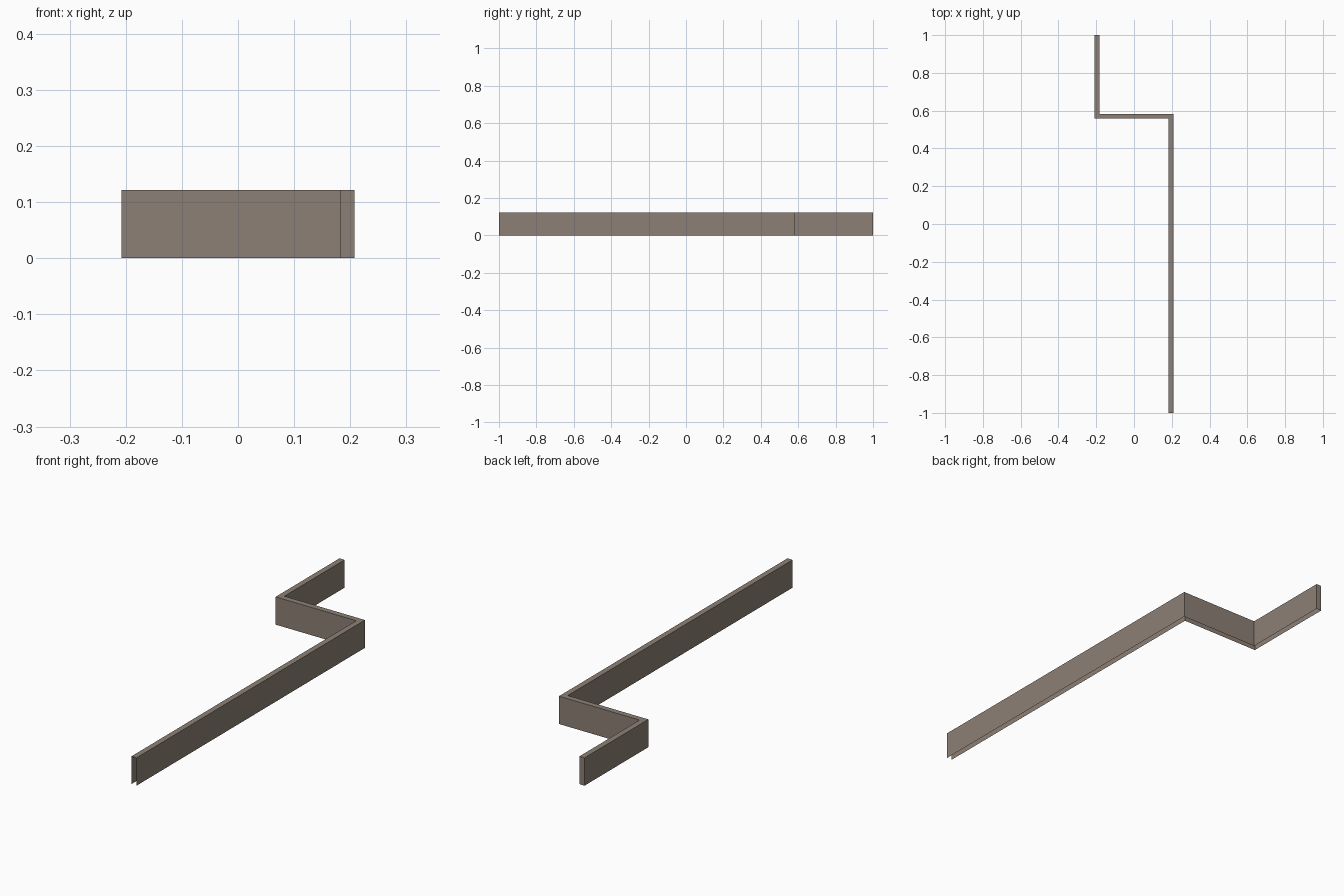
import bpy
import bmesh

if "Cube" in bpy.data.objects:
    bpy.data.objects.remove(bpy.data.objects["Cube"])

# Hollow Z-shaped moulding: two wall sheets joined by a flat top.
# The underside and the front end are open, the back end is capped.
HEIGHT = 0.122
X_OUT, X_IN = 0.208, 0.183
Y_FRONT, Y_BACK = 0.558, 0.583

left_path = [(X_IN, -1), (X_IN, Y_FRONT), (-X_OUT, Y_FRONT), (-X_OUT, 1)]
right_path = [(X_OUT, -1), (X_OUT, Y_BACK), (-X_IN, Y_BACK), (-X_IN, 1)]

mat = bpy.data.materials.new("warm grey brown")
mat.diffuse_color = (0.262, 0.216, 0.178, 1)
mat.use_nodes = True
mat.node_tree.nodes["Principled BSDF"].inputs["Base Color"].default_value = mat.diffuse_color

bm = bmesh.new()


def rail(path, z):
    return [bm.verts.new((x, y, z)) for x, y in path]


left_low, left_top = rail(left_path, 0), rail(left_path, HEIGHT)
right_low, right_top = rail(right_path, 0), rail(right_path, HEIGHT)

# Walls and top, one strip per straight run
for i in range(3):
    j = i + 1
    bm.faces.new((left_low[j], left_low[i], left_top[i], left_top[j]))
    bm.faces.new((right_low[i], right_low[j], right_top[j], right_top[i]))
    bm.faces.new((left_top[i], right_top[i], right_top[j], left_top[j]))

# Back end cap
bm.faces.new((right_low[3], left_low[3], left_top[3], right_top[3]))

mesh = bpy.data.meshes.new("moulding")
bm.to_mesh(mesh)
bm.free()
mesh.materials.append(mat)
bpy.context.collection.objects.link(bpy.data.objects.new("moulding", mesh))
